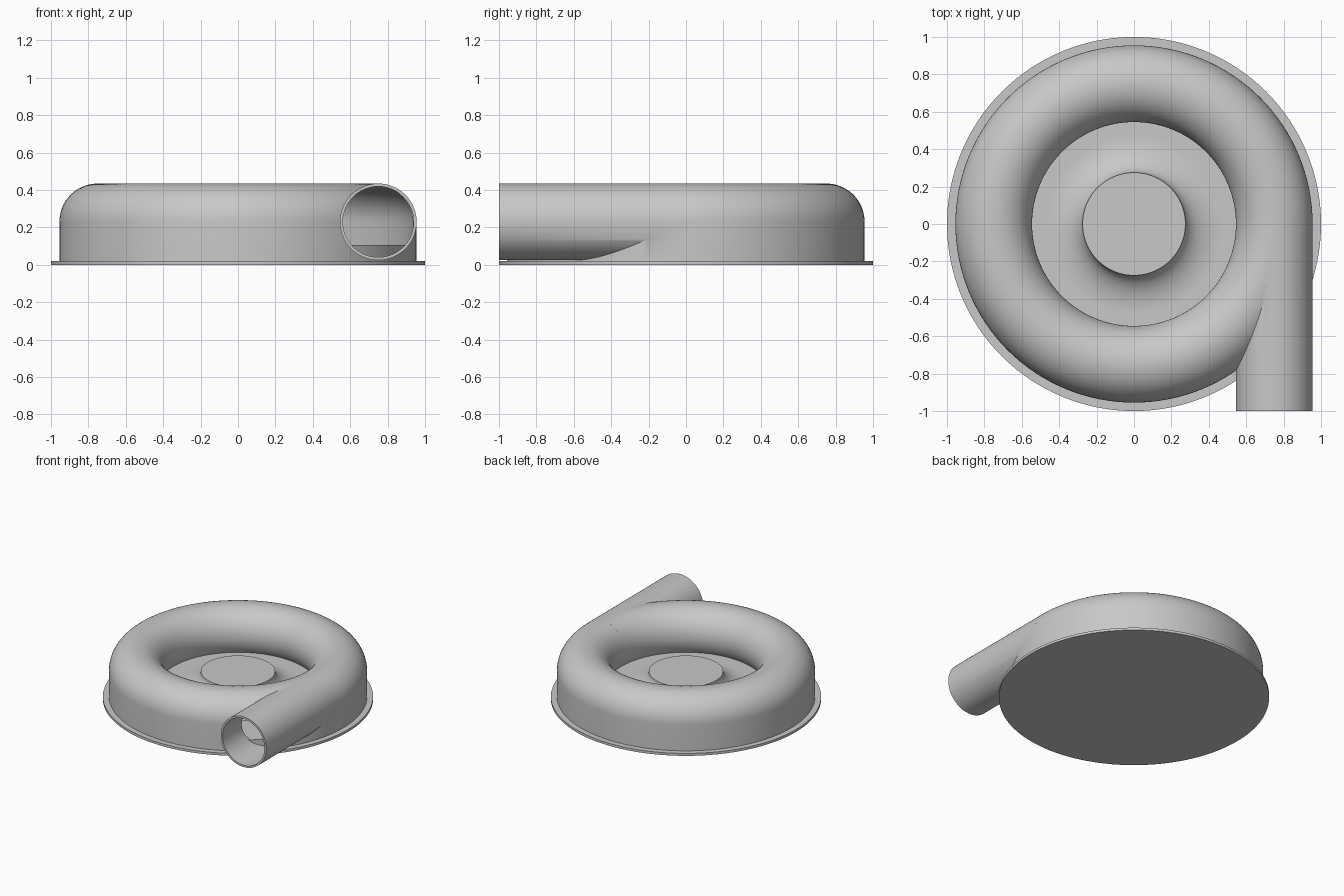
import bpy, bmesh, math
from mathutils import Matrix

if "Cube" in bpy.data.objects:
    bpy.data.objects.remove(bpy.data.objects["Cube"], do_unlink=True)

GREY = (0.58, 0.58, 0.58, 1)
metal = bpy.data.materials.new("cast_grey")
metal.use_nodes = True
metal.diffuse_color = GREY
metal.node_tree.nodes["Principled BSDF"].inputs["Base Color"].default_value = GREY

SIDES = 128
RING, MID = 0.75, 0.23        # scroll centre radius and height
OUTER, INNER = 0.205, 0.19    # scroll wall radii
FLOOR = 0.105
RIM = RING + OUTER


def add_object(name, bm):
    bmesh.ops.recalc_face_normals(bm, faces=bm.faces)
    mesh = bpy.data.meshes.new(name)
    bm.to_mesh(mesh)
    bm.free()
    ob = bpy.data.objects.new(name, mesh)
    bpy.context.collection.objects.link(ob)
    return ob


def lathe(name, profile, closed=False):
    """Revolve an (r, z) profile around the z axis."""
    bm = bmesh.new()
    rings = []
    for i in range(SIDES):
        a = math.tau * i / SIDES
        rings.append([bm.verts.new((r * math.cos(a), r * math.sin(a), z)) for r, z in profile])
    count = len(profile)
    for i, ring in enumerate(rings):
        nxt = rings[(i + 1) % SIDES]
        for j in range(count if closed else count - 1):
            k = (j + 1) % count
            bm.faces.new((ring[j], nxt[j], nxt[k], ring[k]))
    bmesh.ops.remove_doubles(bm, verts=bm.verts, dist=1e-5)
    return add_object(name, bm)


def pipe(name, radius, y0, y1):
    """Solid cylinder along y at the outlet position."""
    bm = bmesh.new()
    place = Matrix.Translation((RING, (y0 + y1) / 2, MID)) @ Matrix.Rotation(math.pi / 2, 4, "X")
    bmesh.ops.create_cone(bm, cap_ends=True, segments=96, radius1=radius, radius2=radius,
                          depth=y1 - y0, matrix=place)
    return add_object(name, bm)


def combine(target, tool, operation):
    mod = target.modifiers.new("combine", "BOOLEAN")
    mod.operation, mod.object, mod.solver = operation, tool, "EXACT"
    bpy.context.view_layer.objects.active = target
    bpy.ops.object.modifier_apply(modifier=mod.name)
    bpy.data.objects.remove(tool, do_unlink=True)


def scroll_arc(radius, steps=40):
    """Arc over the scroll from its outer equator down to the inner floor."""
    end = math.pi + math.asin((MID - FLOOR) / radius)
    return [(RING + radius * math.cos(end * i / steps), MID + radius * math.sin(end * i / steps))
            for i in range(steps + 1)]


# Scroll housing joined with the tangential outlet pipe
housing = lathe("volute_housing",
                [(0, 0.015), (RIM, 0.015)] + scroll_arc(OUTER) + [(0, FLOOR)])
combine(housing, pipe("outlet_pipe", OUTER, -1, 0), "UNION")

# Hollow scroll passage
combine(housing, lathe("passage", [(RING + INNER, FLOOR)] + scroll_arc(INNER), True), "DIFFERENCE")

# Outlet bore, stopped below by the edge of the floor slab
bore = pipe("bore", INNER - 0.001, -1.1, -0.1)
step = lathe("slab", [(0, -0.1), (RIM - 0.003, -0.1), (RIM - 0.003, FLOOR + 0.001), (0, FLOOR + 0.001)])
combine(bore, step, "DIFFERENCE")
combine(housing, bore, "DIFFERENCE")

# Mounting flange
flange = lathe("base_flange", [(0, 0), (1, 0), (1, 0.02), (0, 0.02)])

# Central hub with a concave flare
HUB, TOP, FLARE = 0.275, 0.225, 0.2
curve = []
for i in range(25):
    t = math.pi / 2 * i / 24
    curve.append((HUB + FLARE * (1 - math.sin(t)), TOP - (TOP - FLOOR) * math.cos(t)))
hub = lathe("center_hub", [(0, FLOOR - 0.02), (HUB + FLARE, FLOOR - 0.02)] + curve + [(0, TOP)])

# Shared material and shading
for ob in (housing, flange, hub):
    ob.data.materials.clear()
    ob.data.materials.append(metal)
    for poly in ob.data.polygons:
        poly.material_index = 0
    bpy.ops.object.select_all(action="DESELECT")
    ob.select_set(True)
    bpy.context.view_layer.objects.active = ob
    bpy.ops.object.shade_smooth_by_angle(angle=math.radians(30))
